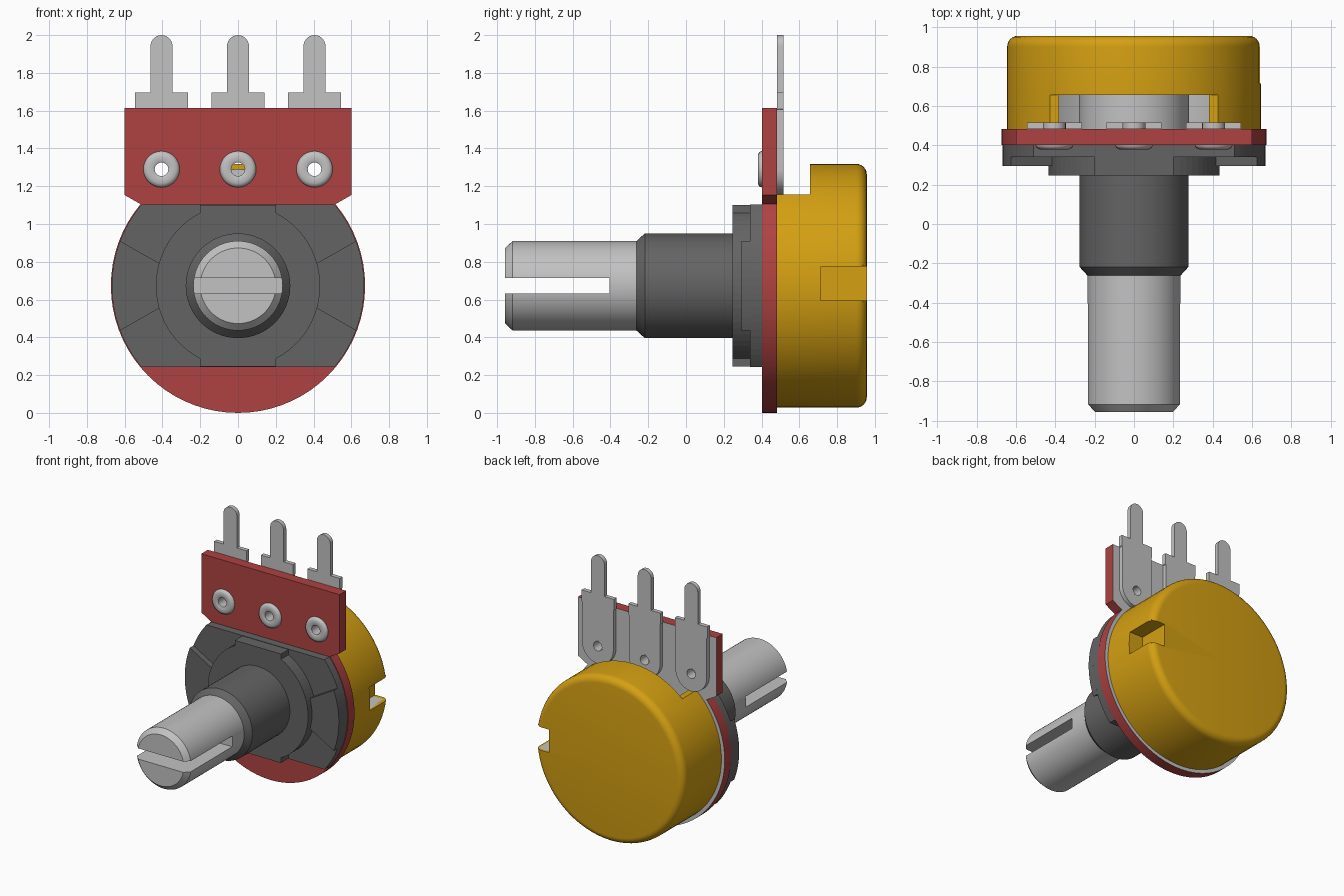
import bpy, bmesh, math
from mathutils import Vector

if "Cube" in bpy.data.objects:
    bpy.data.objects.remove(bpy.data.objects["Cube"])

CZ = 0.673  # height of the shaft axis


def material(name, rgb):
    m = bpy.data.materials.new(name)
    m.use_nodes = True
    m.diffuse_color = (*rgb, 1)
    bsdf = m.node_tree.nodes["Principled BSDF"]
    bsdf.inputs["Base Color"].default_value = (*rgb, 1)
    bsdf.inputs["Roughness"].default_value = 0.6
    return m


METAL = material("light grey metal", (0.54, 0.54, 0.54))
DARK = material("dark grey metal", (0.127, 0.127, 0.127))
RED = material("red board", (0.43, 0.054, 0.054))
OCHRE = material("ochre casing", (0.66, 0.35, 0.006))


def finish(name, bm, *mats):
    bmesh.ops.remove_doubles(bm, verts=bm.verts, dist=1e-5)
    bmesh.ops.recalc_face_normals(bm, faces=bm.faces)
    me = bpy.data.meshes.new(name)
    bm.to_mesh(me)
    bm.free()
    ob = bpy.data.objects.new(name, me)
    bpy.context.collection.objects.link(ob)
    for m in mats:
        me.materials.append(m)
    return ob


def prism(name, pts, y0, y1, *mats, cx=0):
    """Extrude an x/z outline (z measured from the shaft axis) along y."""
    bm = bmesh.new()
    front = bm.faces.new([bm.verts.new((cx + x, y0, CZ + z)) for x, z in pts])
    ext = bmesh.ops.extrude_face_region(bm, geom=[front])
    moved = [v for v in ext["geom"] if isinstance(v, bmesh.types.BMVert)]
    bmesh.ops.translate(bm, verts=moved, vec=(0, y1 - y0, 0))
    return finish(name, bm, *mats)


def lathe(name, profile, *mats, cx=0, cz=CZ, seg=64):
    """Revolve a closed (radius, y) profile around an axis along y."""
    bm = bmesh.new()
    rings = []
    for i in range(seg):
        a = 2 * math.pi * i / seg
        rings.append([bm.verts.new((cx + r * math.cos(a), y, cz + r * math.sin(a)))
                      for r, y in profile])
    n = len(profile)
    for i in range(seg):
        p, q = rings[i], rings[(i + 1) % seg]
        for j in range(n):
            k = (j + 1) % n
            if profile[j][0] == 0 and profile[k][0] == 0:
                continue
            quad = [p[j], p[k], q[k], q[j]]
            if profile[j][0] == 0:
                quad = [p[j], p[k], q[k]]
            elif profile[k][0] == 0:
                quad = [p[j], p[k], q[j]]
            bm.faces.new(quad)
    return finish(name, bm, *mats)


def box(name, x, y, z, *mats):
    pts = [(x[0], z[0] - CZ), (x[1], z[0] - CZ), (x[1], z[1] - CZ), (x[0], z[1] - CZ)]
    return prism(name, pts, y[0], y[1], *mats)


def cut(ob, cutter):
    mod = ob.modifiers.new("cut", "BOOLEAN")
    mod.operation, mod.solver, mod.object = "DIFFERENCE", "EXACT", cutter
    cutter.hide_render = True
    bpy.context.view_layer.objects.active = ob
    bpy.ops.object.modifier_apply(modifier=mod.name)
    bpy.data.objects.remove(cutter)


def smooth(ob, angle=35):
    bpy.ops.object.select_all(action="DESELECT")
    ob.select_set(True)
    bpy.context.view_layer.objects.active = ob
    bpy.ops.object.shade_smooth_by_angle(angle=math.radians(angle))


def arc(r, a0, a1, n, x=0, z=0):
    return [(x + r * math.cos(math.radians(a0 + (a1 - a0) * i / n)),
             z + r * math.sin(math.radians(a0 + (a1 - a0) * i / n))) for i in range(n + 1)]


# Slotted shaft with chamfered tip
shaft = lathe("shaft", [(0, -0.957), (0.2, -0.957), (0.237, -0.918), (0.237, -0.2), (0, -0.2)], METAL)
cut(shaft, box("slot_cutter", (-0.5, 0.5), (-1.2, -0.405), (CZ - 0.042, CZ + 0.042)))
smooth(shaft)

# Threaded bushing sleeve
smooth(lathe("bushing", [(0, -0.262), (0.237, -0.262), (0.277, -0.218), (0.277, 0.3), (0, 0.3)], DARK))

# Mounting plate: disc with flat top and bottom
a = math.degrees(math.asin(0.43 / 0.668))
prism("mounting_plate", arc(0.668, -a, a, 24) + arc(0.668, 180 - a, 180 + a, 24), 0.34, 0.405, DARK)

# Raised centre with square tabs above and below
b = math.degrees(math.acos(0.2 / 0.435))
prism("raised_centre",
      arc(0.435, -b, b, 24) + [(0.2, 0.427), (-0.2, 0.427)]
      + arc(0.435, 180 - b, 180 + b, 24) + [(-0.2, -0.427), (0.2, -0.427)], 0.247, 0.345, DARK)

# Raised side ears
for side, s in (("left", 1), ("right", -1)):
    pts = [(0.35, -0.08), (0.41, -0.115)] + arc(0.668, -20.8, 20.8, 14) + [(0.41, 0.115), (0.35, 0.08)]
    prism(side + "_ear", [(s * x, z) for x, z in pts], 0.295, 0.345, DARK)

# Board: disc with a rectangular tab, metal-faced at the back
c = math.degrees(math.asin(0.432 / 0.673))
board = prism("board", arc(0.673, 180 - c, 360 + c, 52)
              + [(0.6, 0.48), (0.6, 0.94), (-0.6, 0.94), (-0.6, 0.48)], 0.402, 0.482, RED, METAL)
for p in board.data.polygons:
    p.material_index = 1 if p.normal.y > 0.5 else 0

# Terminals and rivets
RZ = 1.29
for label, x in (("right", -0.405), ("middle", 0), ("left", 0.405)):
    z0, sh, top = RZ - CZ, 1.695 - CZ, 2 - CZ
    pts = (arc(0.135, 180, 360, 20, z=z0)
           + [(0.135, 1.605 - CZ), (0.14, 1.61 - CZ), (0.14, sh), (0.058, sh)]
           + arc(0.058, 0, 180, 14, z=top - 0.058)
           + [(-0.058, sh), (-0.14, sh), (-0.14, 1.61 - CZ), (-0.135, 1.605 - CZ)])
    terminal = prism(label + "_terminal", pts, 0.482, 0.515, METAL, cx=x)
    for part in (board, terminal):
        cut(part, lathe("hole_cutter", [(0, 0.3), (0.041, 0.3), (0.041, 0.6), (0, 0.6)],
                        cx=x, cz=RZ, seg=24))
    smooth(terminal)
    smooth(lathe(label + "_rivet",
                 [(0.036, 0.385), (0.045, 0.38), (0.075, 0.38), (0.09, 0.387), (0.096, 0.4),
                  (0.096, 0.404), (0.043, 0.404), (0.043, 0.516), (0.036, 0.516)],
                 METAL, cx=x, cz=RZ, seg=32), 50)
smooth(board, 20)

# Casing: hollow cup with rounded rear rim, metal-coloured inside
rim = arc(0.055, 0, 90, 6, x=0.59, z=0.902)
casing = lathe("casing", [(0.645, 0.482)] + rim + [(0, 0.957), (0, 0.93), (0.615, 0.93), (0.615, 0.482)],
               OCHRE, METAL, seg=72)
for p in casing.data.polygons:
    radial = Vector((p.center.x, 0, p.center.z - CZ)).normalized()
    inside = p.normal.dot(radial) < -0.5 or (p.normal.y < -0.5 and p.center.y > 0.8)
    p.material_index = 1 if inside else 0
cut(casing, box("opening_cutter", (-1, 1), (0.3, 0.657), (1.155, 2)))
cut(casing, box("pocket_cutter", (0.52, 1), (0.715, 1.1), (0.595, 0.775)))
smooth(casing)

# Pocket lining in the side of the casing
box("pocket_floor", (0.505, 0.52), (0.70, 0.95), (0.58, 0.79), OCHRE)
box("pocket_front_wall", (0.51, 0.63), (0.705, 0.715), (0.585, 0.785), OCHRE)
box("pocket_upper_wall", (0.51, 0.625), (0.71, 0.94), (0.775, 0.784), OCHRE)
box("pocket_lower_wall", (0.51, 0.625), (0.71, 0.94), (0.586, 0.595), METAL)

# Inner hub seen through the opening
smooth(lathe("inner_hub", [(0, 0.475), (0.28, 0.475), (0.28, 0.75), (0, 0.75)], METAL))
